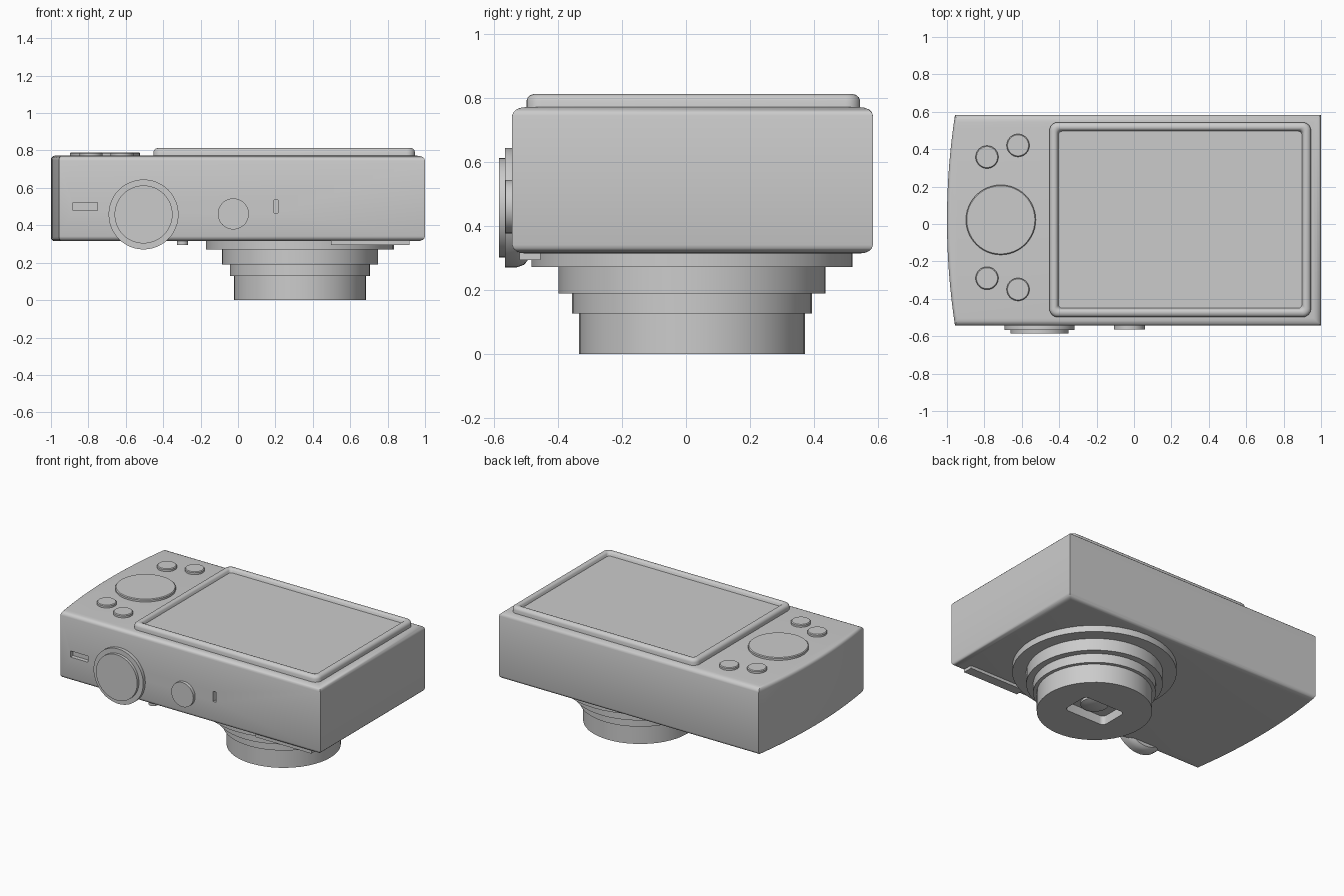
import bpy, bmesh, math

if "Cube" in bpy.data.objects:
    bpy.data.objects.remove(bpy.data.objects["Cube"])

def finish(name, bm, bevel=0.0, segs=3):
    bmesh.ops.recalc_face_normals(bm, faces=bm.faces)
    me = bpy.data.meshes.new(name)
    bm.to_mesh(me)
    bm.free()
    ob = bpy.data.objects.new(name, me)
    bpy.context.collection.objects.link(ob)
    if bevel:
        m = ob.modifiers.new("bevel", 'BEVEL')
        m.width, m.segments, m.limit_method = bevel, segs, 'ANGLE'
        m.angle_limit = math.radians(40)
    return ob

def lathe(name, center, axis, profile, n=48):
    """Closed solid of revolution; profile holds (radius, position along axis)."""
    bm = bmesh.new()
    rings = []
    for r, h in profile:
        ring = []
        for i in range(n):
            a = 2 * math.pi * i / n
            u, v = center[0] + r * math.cos(a), center[1] + r * math.sin(a)
            ring.append(bm.verts.new((u, v, h) if axis == 'Z' else (u, h, v)))
        rings.append(ring)
    return skin(name, bm, rings)

def skin(name, bm, rings):
    n = len(rings[0])
    for a, b in zip(rings, rings[1:]):
        for i in range(n):
            j = (i + 1) % n
            bm.faces.new((a[i], a[j], b[j], b[i]))
    bm.faces.new(rings[0])
    bm.faces.new(rings[-1])
    return finish(name, bm)

def round_rect(x0, x1, y0, y1, r, n=6):
    pts = []
    for k, (cx, cy) in enumerate([(x1 - r, y1 - r), (x0 + r, y1 - r), (x0 + r, y0 + r), (x1 - r, y0 + r)]):
        for i in range(n + 1):
            a = math.pi / 2 * (k + i / n)
            pts.append((cx + r * math.cos(a), cy + r * math.sin(a)))
    return pts

def rect_loft(name, x0, x1, y0, y1, r, profile):
    """Rounded rectangle lofted through (inset, z) steps."""
    bm = bmesh.new()
    rings = [[bm.verts.new((x, y, z)) for x, y in
              round_rect(x0 + d, x1 - d, y0 + d, y1 - d, max(r - d, 0.02))] for d, z in profile]
    return skin(name, bm, rings)

def box(name, lo, hi, bevel=0.0):
    bm = bmesh.new()
    bmesh.ops.create_cube(bm, size=1)
    for v in bm.verts:
        v.co = [(lo[i] + hi[i]) / 2 + v.co[i] * (hi[i] - lo[i]) for i in range(3)]
    return finish(name, bm, bevel)

def cut(ob, cutter):
    m = ob.modifiers.new("cut", 'BOOLEAN')
    m.operation, m.object, m.solver = 'DIFFERENCE', cutter, 'EXACT'
    cutter.hide_render = True
    bpy.context.view_layer.objects.active = ob
    for name in [m.name for m in ob.modifiers]:
        bpy.ops.object.modifier_apply(modifier=name)
    bpy.data.objects.remove(cutter)

# body: box with a gently bowed left end
Y0, Y1, Z0, Z1 = -0.543, 0.584, 0.315, 0.772
bm = bmesh.new()
outline = [(1, Y0), (1, Y1)]
for i in range(17):
    t = 1 - i / 8
    outline.append((-1 + 0.043 * t * t, (Y0 + Y1) / 2 + t * (Y1 - Y0) / 2))
base = bm.faces.new([bm.verts.new((x, y, Z0)) for x, y in outline])
ext = bmesh.ops.extrude_face_region(bm, geom=[base])
for v in ext['geom']:
    if isinstance(v, bmesh.types.BMVert):
        v.co.z = Z1
weight = bm.edges.layers.float.new('bevel_weight_edge')
for e in bm.edges:
    if e.calc_face_angle(0) > 0.7:
        e[weight] = 0.5 if all(v.co.x < -0.9 for v in e.verts) else 1.0
body = finish("camera_body", bm)
bev = body.modifiers.new("bevel", 'BEVEL')
bev.width, bev.segments, bev.limit_method = 0.04, 4, 'WEIGHT'

# recessed slots in the front side
cut(body, box("strap_slot_cutter", (-0.882, -0.7, 0.48), (-0.75, -0.515, 0.522)))
cut(body, box("small_slot_cutter", (0.193, -0.7, 0.465), (0.215, -0.515, 0.535)))

# screen with raised rim and sunken panel
rect_loft("screen", -0.452, 0.946, -0.498, 0.544, 0.045,
          [(0, 0.75), (0, 0.793), (0.004, 0.803), (0.012, 0.81), (0.022, 0.813),
           (0.03, 0.813), (0.038, 0.81), (0.043, 0.803), (0.048, 0.788)])

# control pad and buttons on the top
lathe("control_pad", (-0.712, 0.022), 'Z', [(0.187, 0.75), (0.187, 0.785), (0.182, 0.79)])
for i, (x, y) in enumerate([(-0.786, 0.358), (-0.62, 0.42), (-0.786, -0.29), (-0.62, -0.35)]):
    lathe(f"menu_button_{i + 1}", (x, y), 'Z', [(0.061, 0.75), (0.061, 0.785), (0.056, 0.79)], 32)

# mode dial and shutter button on the front side
lathe("mode_dial", (-0.505, 0.458), 'Y',
      [(0.165, -0.495), (0.178, -0.505), (0.187, -0.53), (0.187, -0.566),
       (0.155, -0.566), (0.155, -0.585)])
lathe("shutter_button", (-0.025, 0.461), 'Y', [(0.083, -0.5), (0.083, -0.564)])

# stepped lens barrel
LENS = (0.331, 0.019)
for name, r, z0, z1 in [("lens_base_ring", 0.502, 0.272, 0.34), ("lens_outer_barrel", 0.417, 0.19, 0.3),
                        ("lens_middle_barrel", 0.375, 0.128, 0.22)]:
    lathe(name, LENS, 'Z', [(r, z0), (r, z1)])
barrel = lathe("lens_front_barrel", LENS, 'Z', [(0.353, 0), (0.353, 0.16)])

# rounded window in the lens front with the glass inside
cx, cy = LENS
cut(barrel, rect_loft("window_cutter", cx - 0.155, cx + 0.155, cy - 0.1, cy + 0.1, 0.03,
                      [(0, -0.05), (0, 0.06)]))
lathe("lens_glass", LENS, 'Z', [(0.085, 0.07), (0.085, 0.045), (0.06, 0.036), (0.03, 0.031), (0.005, 0.03)], 32)

# flash and small lamp on the underside
box("flash", (0.497, -0.52, 0.295), (0.917, -0.455, 0.34))
lathe("focus_lamp", (-0.297, -0.487), 'Z', [(0.03, 0.295), (0.03, 0.34)], 24)

# smooth shading with crisp edges
bpy.ops.object.select_all(action='SELECT')
bpy.context.view_layer.objects.active = body
bpy.ops.object.shade_smooth_by_angle(angle=math.radians(35))
